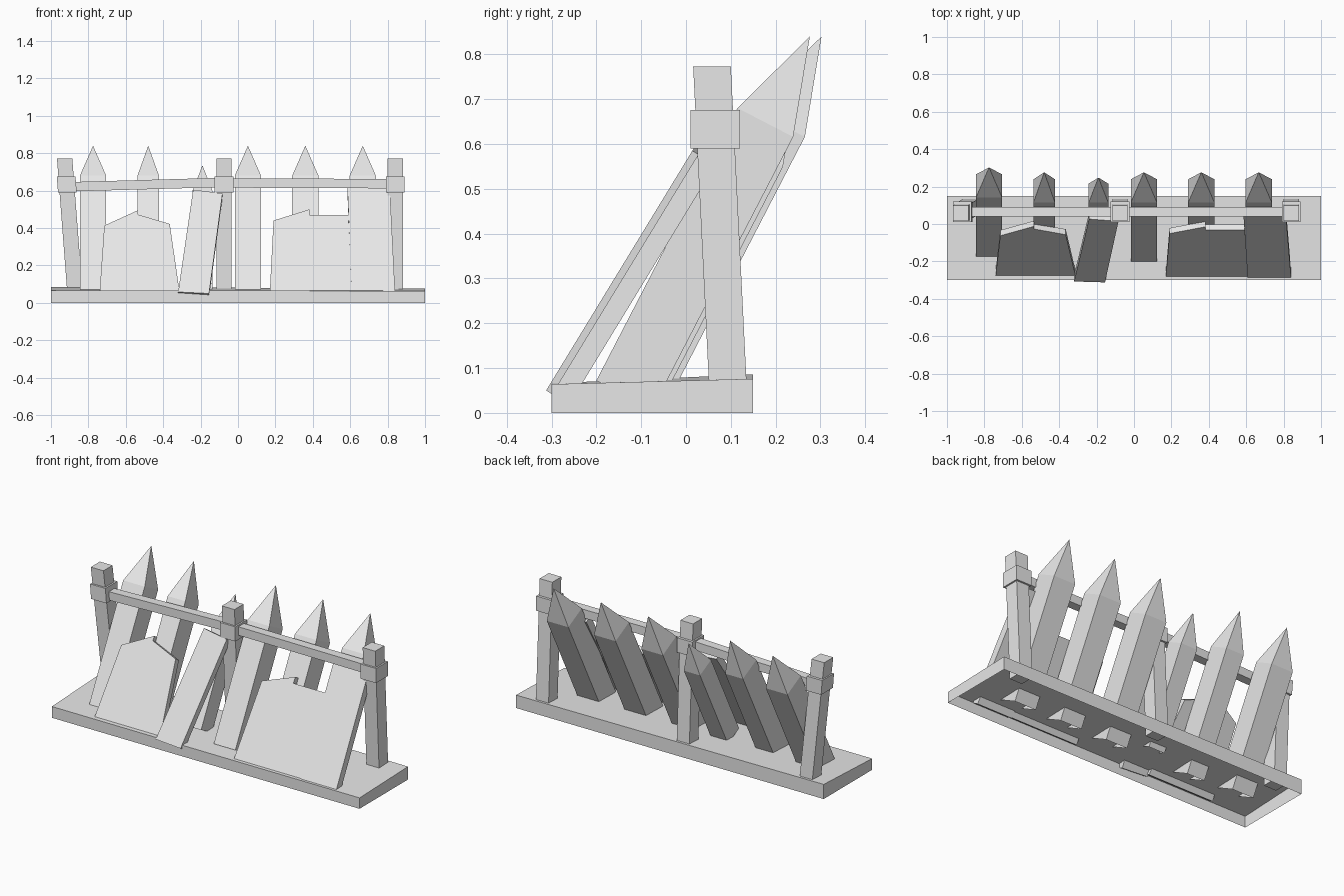
import bpy
from mathutils import Vector

if "Cube" in bpy.data.objects:
    bpy.data.objects.remove(bpy.data.objects["Cube"], do_unlink=True)

grey = bpy.data.materials.new("plain_grey")
grey.use_nodes = True
grey.diffuse_color = (0.8, 0.8, 0.8, 1)
grey.node_tree.nodes["Principled BSDF"].inputs["Base Color"].default_value = (0.8, 0.8, 0.8, 1)


def make(name, verts, faces):
    mesh = bpy.data.meshes.new(name)
    mesh.from_pydata([tuple(v) for v in verts], [], faces)
    mesh.materials.append(grey)
    obj = bpy.data.objects.new(name, mesh)
    bpy.context.collection.objects.link(obj)
    return obj


SIDES = [(i, (i + 1) % 4, (i + 1) % 4 + 4, i + 4) for i in range(4)]
BOTTOM, TOP = (3, 2, 1, 0), (4, 5, 6, 7)


def ring(centre, u, v):
    """Four corners, anticlockwise about u x v."""
    c = Vector(centre)
    return [c - u - v, c + u - v, c + u + v, c - u + v]


def beam(name, start, end, width, depth):
    """Upright beam with level ends, leaning from start to end."""
    u, v = Vector((width / 2, 0, 0)), Vector((0, depth / 2, 0))
    return make(name, ring(start, u, v) + ring(end, u, v), SIDES + [BOTTOM, TOP])


# Base: hollow underneath, slightly raised at the back
base = ring((0, -0.075, 0), Vector((1, 0, 0)), Vector((0, 0.225, 0)))
heights = (0.066, 0.064, 0.076, 0.086)
make("base", base + [v + Vector((0, 0, h)) for v, h in zip(base, heights)], SIDES + [TOP])

# Posts and their collars
for side, foot, head in (("right", -0.87, -0.927), ("middle", -0.075, -0.075), ("left", 0.84, 0.84)):
    beam(side + "_post", (foot, 0.095, 0.03), (head, 0.058, 0.773), 0.082, 0.084)
    mid = foot + (head - foot) * 0.8
    lean = (head - foot) * 0.06
    beam(side + "_collar", (mid - lean, 0.065, 0.59), (mid + lean, 0.065, 0.676), 0.1, 0.11)


# Rails between the collars
def rail(name, x1, z1, x2, z2):
    u, v = Vector((0, 0.026, 0)), Vector((0, 0, 0.025))
    make(name, ring((x1, 0.065, z1), u, v) + ring((x2, 0.065, z2), u, v), SIDES + [BOTTOM, TOP])


rail("right_rail", -0.92, 0.62, -0.075, 0.644)
rail("left_rail", -0.075, 0.641, 0.84, 0.637)

# Pointed stakes leaning backwards, open at the buried end
LEAN, ACROSS = Vector((0, 0.46, 0.888)), Vector((0, 0.888, -0.46))


def stake(name, x, width, depth, shoulder, length, point):
    u, v = Vector((width / 2, 0, 0)), ACROSS * depth / 2
    top = Vector((x, *shoulder))
    verts = ring(top - LEAN * length, u, v) + ring(top, u, v) + [top + LEAN * point]
    tip = [(i + 4, (i + 1) % 4 + 4, 8) for i in range(4)]
    make(name, verts, SIDES + tip)


stake("stake_1", -0.775, 0.14, 0.14, (0.203, 0.648), 0.685, 0.216)
stake("stake_2", -0.48, 0.115, 0.14, (0.177, 0.648), 0.685, 0.216)
stake("short_stake", -0.19, 0.105, 0.115, (0.165, 0.575), 0.565, 0.18)
for n, x in enumerate((0.053, 0.36, 0.667), 4):
    stake("stake_%d" % n, x, 0.14, 0.14, (0.177, 0.648), 0.685, 0.216)


# Broken boards leaning against the front
def board(name, outline, front, thick):
    face = [Vector((x, front + (z - 0.065) * 0.61, z)) for x, z in outline]
    back = [v + Vector((0, 0.854, -0.52)) * thick for v in face]
    # back ring first so that the front ring is the outer cap
    make(name, back + face, SIDES + [BOTTOM, TOP])


board("board_1", [(-0.74, 0.055), (-0.53, 0.055), (-0.535, 0.495), (-0.715, 0.413)], -0.275, 0.035)
board("board_2", [(-0.53, 0.055), (-0.312, 0.055), (-0.365, 0.422), (-0.535, 0.472)], -0.275, 0.035)
board("tall_board_1", [(-0.32, 0.058), (-0.155, 0.05), (-0.083, 0.585), (-0.24, 0.605)], -0.303, 0.04)
board("board_3", [(0.17, 0.055), (0.385, 0.055), (0.383, 0.5), (0.19, 0.44)], -0.28, 0.035)
board("board_4", [(0.385, 0.055), (0.61, 0.055), (0.59, 0.47), (0.383, 0.47)], -0.28, 0.035)
board("tall_board_2", [(0.608, 0.055), (0.84, 0.055), (0.812, 0.612), (0.585, 0.615)], -0.285, 0.045)
